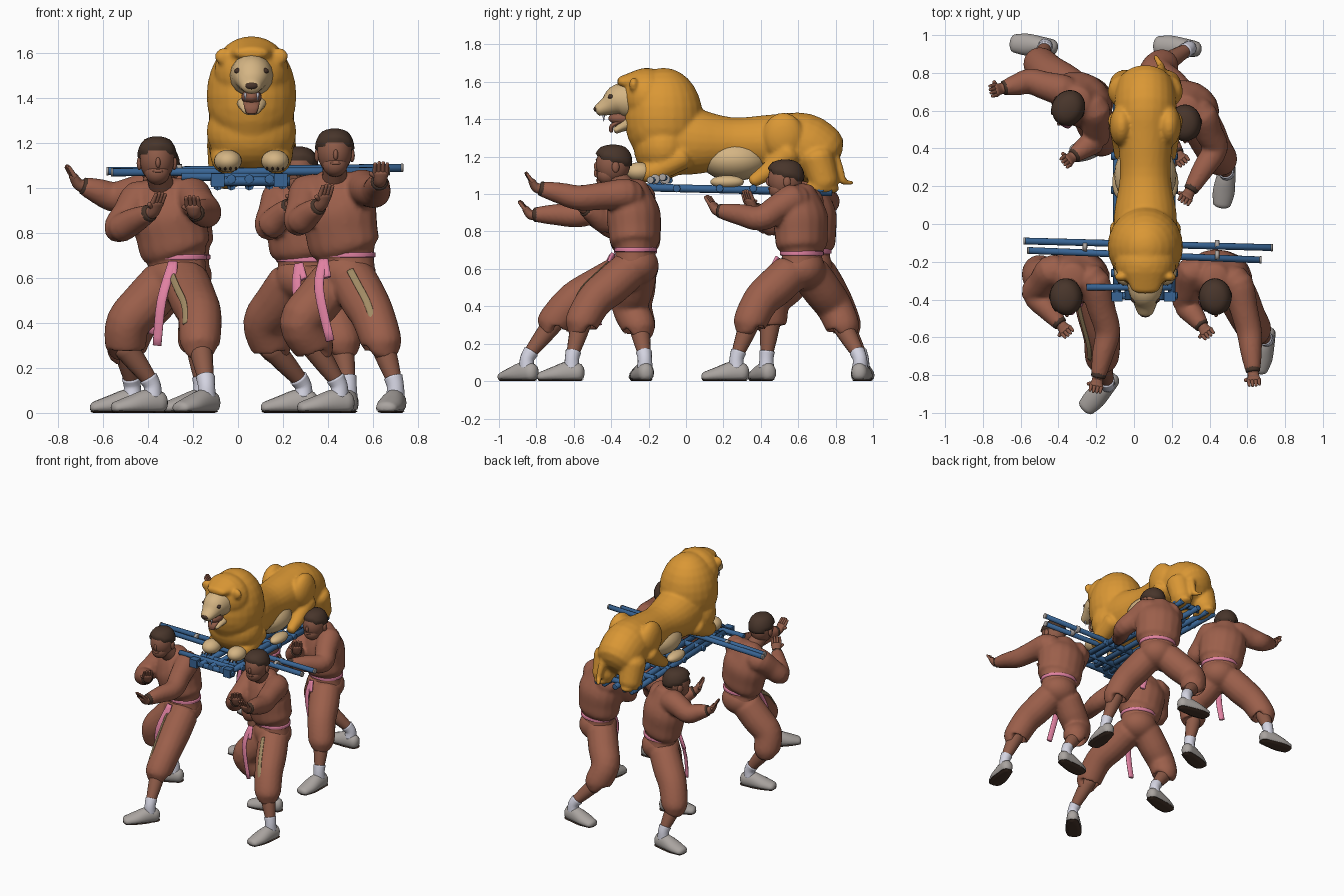
import bpy, bmesh, math
from mathutils import Vector as V, Matrix as M

if "Cube" in bpy.data.objects:
    bpy.data.objects.remove(bpy.data.objects["Cube"])

def mat(name, r, g, b):
    m = bpy.data.materials.new(name)
    m.diffuse_color = (r, g, b, 1)
    m.use_nodes = True
    m.node_tree.nodes["Principled BSDF"].inputs["Base Color"].default_value = m.diffuse_color
    return m

CLOTH = mat("brown cloth", .33, .115, .07)
SKIN = mat("skin", .27, .105, .065)
DARK = mat("dark brown", .065, .036, .024)
PINK = mat("pink sash", .75, .22, .36)
WHITE = mat("white sock", .66, .66, .76)
GREY = mat("grey shoe", .40, .37, .35)
BLUE = mat("blue pole", .04, .13, .30)
GOLD = mat("gold fur", .70, .31, .035)
CREAM = mat("cream fur", .66, .46, .23)
TAN = mat("tan stripe", .36, .26, .13)
UP, X = V((0, 0, 1)), V((1, 0, 0))

def finish(bm, name, material, voxel=0, smooth=6, floor=None):
    if floor:
        for v in bm.verts:
            v.co.z = min(max(v.co.z, floor[0]), floor[1])
    bmesh.ops.recalc_face_normals(bm, faces=bm.faces)
    for f in bm.faces:
        f.smooth = True
    me = bpy.data.meshes.new(name)
    bm.to_mesh(me)
    bm.free()
    me.materials.append(material)
    ob = bpy.data.objects.new(name, me)
    bpy.context.collection.objects.link(ob)
    if voxel:
        r = ob.modifiers.new("fuse", 'REMESH')
        r.mode, r.voxel_size, r.use_smooth_shade = 'VOXEL', voxel, True
        s = ob.modifiers.new("soften", 'SMOOTH')
        s.factor, s.iterations = .5, smooth
    return ob

def loft(bm, pts, side=X, cap=.6, n=16, sub=4):
    """Smooth tube through (position, radius across, radius other)."""
    P = [(V(p[0]), p[1], p[2] if len(p) > 2 else p[1]) for p in pts]
    P = [P[0]] + P + [P[-1]]
    def cr(a, b, c, d, t):
        return .5 * (2*b + (c - a)*t + (2*a - 5*b + 4*c - d)*t*t + (3*b - a - 3*c + d)*t**3)
    S = []
    for i in range(1, len(P) - 2):
        for k in range(sub + (i == len(P) - 3)):
            S.append([cr(P[i-1][j], P[i][j], P[i+1][j], P[i+2][j], k / sub) for j in range(3)])
    T = [(S[min(i+1, len(S)-1)][0] - S[max(i-1, 0)][0]).normalized() for i in range(len(S))]
    st = [(c, t, a, b) for (c, a, b), t in zip(S, T)]
    def ends(e, sign):
        c, t, a, b = e
        return [(c + t * sign * min(a, b) * cap * math.sin(q), t, a * math.cos(q), b * math.cos(q))
                for q in (.5, .95, 1.3)]
    st = ends(st[0], -1)[::-1] + st + ends(st[-1], 1)
    rings = []
    for c, t, a, b in st:
        u = V(side) - t * t.dot(V(side))
        u.normalize()
        w = t.cross(u)
        rings.append([bm.verts.new(c + u*a*math.cos(q) + w*b*math.sin(q))
                      for q in (2*math.pi*i/n for i in range(n))])
    for r0, r1 in zip(rings, rings[1:]):
        for i in range(n):
            bm.faces.new((r0[i], r0[(i+1) % n], r1[(i+1) % n], r1[i]))
    bm.faces.new(rings[0])
    bm.faces.new(rings[-1])

def ball(bm, c, r, rot=None):
    m = M.Translation(V(c)) @ (rot or M.Identity(4)) @ M.Diagonal((*r, 1))
    return bmesh.ops.create_uvsphere(bm, u_segments=24, v_segments=14, radius=1, matrix=m)['verts']

# ---------- carriers ----------
def carrier(tag, pelvis, head, face, arms, legs, tail, stripe=None):
    pelvis, head, f = V(pelvis), V(head), V((*face, 0)).normalized()
    arms, legs = [[[V(p) for p in limb] for limb in limbs] for limbs in (arms, legs)]
    S = (arms[0][0] + arms[1][0]) / 2
    side = arms[0][0] - arms[1][0]
    side.z = 0
    side.normalize()
    fs = f + V((.3, .1, .1))
    # jacket, bloused over the sash
    bm = bmesh.new()
    loft(bm, [(pelvis - UP*.06, .135, .115), (pelvis + UP*.012, .128, .104), (pelvis.lerp(S, .17), .16, .13),
              (pelvis.lerp(S, .4), .165, .138), (pelvis.lerp(S, .7), .172, .142), (S - UP*.01, .15, .115),
              (S + UP*.07, .075, .075)], side, cap=.3)
    for sh, el, wr in arms:
        loft(bm, [(sh.lerp(S, .3) - UP*.02, .09), (sh, .085), (sh.lerp(el, .5), .075), (el, .068),
                  (el.lerp(wr, .5), .058), (el.lerp(wr, .95), .042)], f + V((.1, .2, .3)), cap=.4)
    finish(bm, tag + "_jacket", CLOTH, .012, 4)
    # trousers
    bm = bmesh.new()
    ball(bm, pelvis - UP*.07, (.135, .125, .11))
    for hip, knee, cuff, ankle, toe in legs:
        loft(bm, [(hip, .105), (hip.lerp(knee, .5), .106), (knee, .098), (cuff, .09), (cuff - UP*.018, .066)],
             fs, cap=.2)
    finish(bm, tag + "_trousers", CLOTH, .012, 5)
    # sash with hanging ends
    bm = bmesh.new()
    loft(bm, [(pelvis + UP*.004, .134, .113), (pelvis + UP*.022, .134, .113)], side, cap=.1, n=32)
    tail = [V(p) for p in tail]
    loft(bm, [(tail[0], .022, .012), (tail[1], .022, .009), (tail[2], .02, .009)], side, cap=.1)
    loft(bm, [(tail[0], .022, .012), (tail[1]*.6 + tail[0]*.4 + side*.03, .018, .009)], side, cap=.1)
    finish(bm, tag + "_sash", PINK)
    # narrow stripe down the leading trouser leg
    if stripe:
        hip, knee, cuff = legs[0][:3]
        ax = (knee - hip).normalized()
        d = V((*stripe, .1))
        d = (d - ax * d.dot(ax)).normalized()
        bm = bmesh.new()
        loft(bm, [(hip.lerp(knee, .1) + d*.108, .016, .005), (hip.lerp(knee, .5) + d*.107, .016, .005),
                  (knee + d*.1, .016, .005), (cuff.lerp(knee, .3) + d*.092, .014, .005)], ax.cross(d), cap=.1)
        finish(bm, tag + "_stripe", TAN)
    # shins, socks, shoes and soles
    bs, bk, bo, bl = [bmesh.new() for _ in range(4)]
    for hip, knee, cuff, ankle, toe in legs:
        loft(bs, [(cuff, .055), (cuff.lerp(ankle, .5), .045), (ankle, .031)], fs)
        loft(bk, [(cuff.lerp(ankle, .84), .042), (ankle - UP*.012, .038), (ankle - UP*.06, .042)], fs, cap=.1)
        t = toe.normalized()
        a = V((ankle.x, ankle.y, 0))
        for b in (bo, bl):
            loft(b, [(a - t*.035 + UP*.045, .042, .052), (a + t*.02 + UP*.044, .05, .062),
                     (a + t*.1 + UP*.032, .058, .045), (a + t*.165 + UP*.022, .048, .03)], t.cross(UP), cap=.8)
    finish(bs, tag + "_shins", SKIN)
    finish(bk, tag + "_socks", WHITE)
    finish(bo, tag + "_shoes", GREY, floor=(.009, 1))
    finish(bl, tag + "_soles", DARK, floor=(0, .009))
    # cuffs and hands
    bc, bh = bmesh.new(), bmesh.new()
    for sh, el, wr in arms:
        d = (wr - el).normalized()
        s = d.cross(UP).normalized()
        loft(bc, [(wr - d*.03, .042), (wr, .038)], s, cap=.2)
        up = (UP + d*.6).normalized()
        p = wr + d*.03 + up*.012
        loft(bh, [(wr - d*.01, .03), (wr + d*.022, .03, .026), (p + up*.025, .038, .018)], s)
        for i in range(4):
            b = p + up*.02 + s*(.027 - .018*i)
            loft(bh, [(b, .011), (b + up*(.055 - .006*abs(i - 1.4)) + d*.008, .008)], s, n=8)
        loft(bh, [(p - up*.01, .013), (p + s*.045 + up*.02, .01)], d, n=8)
    finish(bc, tag + "_cuffs", DARK)
    finish(bh, tag + "_hands", SKIN)
    # head: skull, jaw, nose, lips, ears, neck
    R = M.Rotation(math.atan2(f.x, -f.y), 4, 'Z')
    w = lambda x, y, z: head + R.to_3x3() @ V((x, y, z))
    bm = bmesh.new()
    ball(bm, head, (.077, .092, .1), R)
    ball(bm, w(0, -.03, -.055), (.056, .058, .055), R)
    ball(bm, w(0, -.088, -.012), (.011, .015, .024), R)
    ball(bm, w(0, -.08, -.05), (.024, .011, .008), R)
    for q in (-1, 1):
        ball(bm, w(q*.078, .01, -.015), (.012, .02, .03), R)
    loft(bm, [(S, .06), (head - UP*.05, .052)], f + V((.2, 0, 0)))
    finish(bm, tag + "_head", SKIN)
    # hair cap, hugging the skull below the hairline
    bm = bmesh.new()
    for v in ball(bm, head + UP*.015, (.088, .103, .1), R):
        l = R.inverted().to_3x3() @ (v.co - head)
        if l.z < .012 - l.y*.3:
            v.co = head + (v.co - head)*.75
        elif l.z > .09:
            v.co.z = head.z + .09 + (l.z - .09)*.6
    finish(bm, tag + "_hair", DARK)

carrier("front_left_carrier", (-.27, -.27, .68), (-.36, -.39, 1.125), (.05, -1),
        [[(-.21, -.31, .97), (-.14, -.57, .89), (-.19, -.81, .89)],
         [(-.44, -.25, .95), (-.53, -.37, .82), (-.39, -.53, .89)]],
        [[(-.23, -.33, .58), (-.17, -.6, .43), (-.17, -.71, .31), (-.14, -.85, .13), (-.14, -.15, 0)],
         [(-.33, -.26, .58), (-.49, -.28, .4), (-.5, -.25, .29), (-.38, -.22, .13), (-1, -.25, 0)]],
        [(-.29, -.4, .67), (-.34, -.47, .5), (-.36, -.46, .3)], (-.4, -.9))
carrier("front_right_carrier", (.48, -.27, .69), (.43, -.39, 1.16), (.05, -1),
        [[(.55, -.32, 1.0), (.61, -.57, .98), (.63, -.78, 1.03)],
         [(.31, -.25, .98), (.27, -.42, .85), (.36, -.54, .92)]],
        [[(.52, -.32, .58), (.6, -.49, .43), (.64, -.56, .31), (.7, -.61, .13), (-.05, -.2, 0)],
         [(.42, -.26, .58), (.28, -.3, .4), (.34, -.25, .29), (.45, -.22, .13), (-1, -.2, 0)]],
        [(.38, -.39, .68), (.36, -.44, .55), (.41, -.46, .32)], (0, -1))
carrier("back_left_carrier", (-.25, .66, .68), (-.35, .61, 1.09), (-.5, -.85),
        [[(-.39, .71, .99), (-.55, .755, .96), (-.69, .72, 1.01)],
         [(-.21, .6, .97), (-.2, .45, .84), (-.32, .36, .92)]],
        [[(-.23, .6, .58), (-.17, .46, .43), (-.18, .45, .31), (-.16, .43, .13), (-.8, -.3, 0)],
         [(-.31, .7, .58), (-.45, .8, .41), (-.5, .85, .29), (-.47, .94, .13), (-1, .1, 0)]],
        [(-.33, .55, .67), (-.36, .52, .5), (-.38, .53, .35)])
carrier("back_right_carrier", (.3, .62, .67), (.27, .53, 1.08), (0, -1),
        [[(.36, .57, .97), (.43, .4, .87), (.3, .18, .91)],
         [(.19, .65, .96), (.14, .48, .83), (.23, .37, .92)]],
        [[(.34, .56, .58), (.42, .4, .43), (.46, .34, .31), (.49, .27, .13), (-.03, -.2, 0)],
         [(.24, .66, .58), (.12, .79, .4), (.15, .84, .29), (.29, .93, .13), (-1, .1, 0)]],
        [(.27, .49, .66), (.26, .45, .55), (.29, .44, .4)])

# ---------- carrying frame ----------
def rods(name, material, list_, r, n=12):
    bm = bmesh.new()
    for a, b in list_:
        loft(bm, [(a, r), (b, r)], V((.1, .1, 1)), cap=.1, n=n, sub=1)
    finish(bm, name, material)

poles = [((-.58, -.09, 1.075), (.73, -.125, 1.09)), ((-.56, -.14, 1.07), (.67, -.19, 1.075))]
rods("carrying_poles", BLUE, poles + [((-.25, -.335, 1.05), (.2, -.335, 1.05))], .018)
rods("pole_end_caps", GREY, [(V(e) - X*.004, V(e) + X*.004) for p in poles for e in p], .0195)
rods("pole_clamps", GREY, [((x, y, 1.08), (x + .02, y, 1.08)) for x, y in ((-.27, -.12), (.43, -.11), (.43, -.165))], .026)
rods("frame_rails", BLUE, [((x, -.4, 1.04), (x, .78, 1.01)) for x in (-.09, -.03, .05, .14, .2)], .021, 8)
rods("frame_slats", BLUE, [((-.12, y, 1.03), (.23, y, 1.03)) for y in (-.38, -.26, -.05, .18, .36, .54, .72)], .021, 8)
bm = bmesh.new()
for x in (-.09, .19):
    bmesh.ops.create_cube(bm, size=1, matrix=M.Translation((x, -.385, 1.035)) @ M.Diagonal((.06, .05, .06, 1)))
for p in finish(bm, "frame_end_blocks", BLUE).data.polygons:
    p.use_smooth = False

# ---------- lion ----------
L = lambda x, y, z: V((.06 + x, y, z))
bm = bmesh.new()
loft(bm, [(L(0, -.12, 1.3), .17, .2), (L(0, .06, 1.28), .165, .175), (L(0, .25, 1.275), .135, .135),
          (L(0, .45, 1.275), .145, .15), (L(0, .62, 1.26), .165, .175), (L(0, .72, 1.2), .155, .165)], cap=.6, n=24)
ball(bm, L(0, -.12, 1.41), (.2, .21, .265))           # mane
ball(bm, L(0, -.21, 1.52), (.165, .13, .155))
ball(bm, L(0, -.12, 1.25), (.2, .16, .17))
ball(bm, L(0, -.2, 1.36), (.17, .11, .15))
loft(bm, [(L(0, -.25, 1.6), .12, .07), (L(0, -.35, 1.6), .075, .03)])   # forelock
for s in (-1, 1):
    ball(bm, L(s*.125, -.28, 1.585), (.038, .024, .038))      # ears
    loft(bm, [(L(s*.12, -.02, 1.2), .07), (L(s*.12, -.15, 1.13), .06), (L(s*.105, -.22, 1.11), .05)])
    ball(bm, L(s*.125, .52, 1.31), (.065, .11, .125))         # haunches
    loft(bm, [(L(s*.13, .55, 1.22), .07), (L(s*.13, .45, 1.13), .05), (L(s*.13, .36, 1.07), .035)])
    loft(bm, [(L(s*.11, .7, 1.2), .09), (L(s*.11, .74, 1.06), .08)])
    ball(bm, L(s*.11, .72, 1.03), (.065, .1, .035))           # rear feet
loft(bm, [(L(.06, .78, 1.24), .03), (L(.08, .82, 1.13), .024), (L(.08, .84, 1.07), .02), (L(.05, .89, 1.06), .012)])
finish(bm, "lion_body", GOLD, .011, 4)
bm = bmesh.new()
ball(bm, L(0, .26, 1.185), (.165, .185, .115))
finish(bm, "lion_belly", CREAM)
bm = bmesh.new()
for s in (-1, 1):
    ball(bm, L(s*.105, -.25, 1.12), (.062, .075, .05))
    ball(bm, L(s*.13, .22, 1.065), (.045, .09, .035))
finish(bm, "lion_paws", CREAM)
# face, lower jaw, mouth, nose, eyes, teeth
bm = bmesh.new()
loft(bm, [(L(0, -.28, 1.5), .1, .1), (L(0, -.36, 1.5), .088, .088), (L(0, -.42, 1.47), .062, .052),
          (L(0, -.465, 1.45), .044, .034)], cap=.6)
loft(bm, [(L(0, -.26, 1.4), .085, .06), (L(0, -.33, 1.365), .058, .03), (L(0, -.375, 1.34), .038, .018)], cap=.6)
finish(bm, "lion_face", CREAM)
bm = bmesh.new()
ball(bm, L(0, -.34, 1.405), (.045, .075, .035))
loft(bm, [(L(0, -.34, 1.395), .036, .014), (L(0, -.395, 1.365), .034, .012), (L(0, -.4, 1.335), .024, .01)])
finish(bm, "lion_mouth", SKIN)
bm = bmesh.new()
ball(bm, L(0, -.48, 1.455), (.028, .014, .016))
for s in (-1, 1):
    ball(bm, L(s*.055, -.4, 1.52), (.022, .018, .014))
    for i in range(4):
        ball(bm, L(s*.105 + (i - 1.5)*.024, -.32 + abs(i - 1.5)*.008, 1.085), (.005, .01, .008))
finish(bm, "lion_nose_eyes_claws", DARK)
bm = bmesh.new()
for s in (-1, 1):
    loft(bm, [(L(s*.028, -.44, 1.42), .007), (L(s*.028, -.44, 1.39), .002)], n=8)
finish(bm, "lion_teeth", WHITE)
